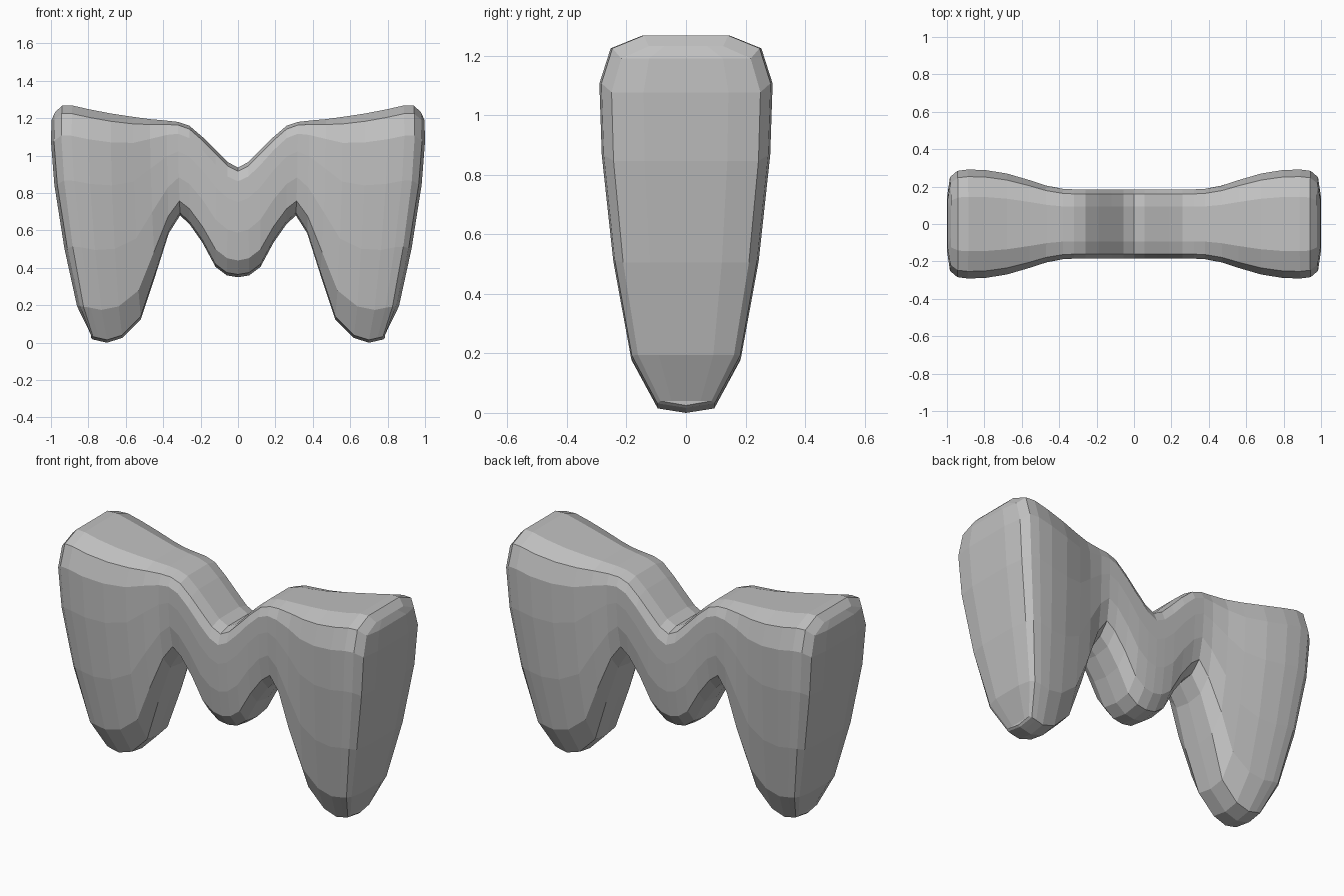
import bpy
import bmesh

cube = bpy.data.objects.get("Cube")
if cube:
    bpy.data.objects.remove(cube, do_unlink=True)

# Columns of one half: top x, top z, bottom x, bottom z, half depth
columns = [
    (0.00, 0.937, 0.00, 0.365, 0.185),
    (0.055, 0.965, 0.06, 0.375, 0.185),
    (0.12, 1.03, 0.12, 0.42, 0.185),
    (0.19, 1.10, 0.19, 0.55, 0.185),
    (0.26, 1.16, 0.26, 0.65, 0.185),
    (0.32, 1.18, 0.31, 0.695, 0.185),
    (0.38, 1.187, 0.37, 0.60, 0.188),
    (0.47, 1.195, 0.44, 0.38, 0.205),
    (0.56, 1.207, 0.52, 0.14, 0.235),
    (0.68, 1.225, 0.62, 0.04, 0.27),
    (0.80, 1.248, 0.70, 0.015, 0.289),
    (0.89, 1.268, 0.745, 0.025, 0.291),
    (0.945, 1.268, 0.775, 0.032, 0.284),
    (0.984, 1.232, 0.785, 0.04, 0.25),
]
# Rows from crown to root: height fraction, sideways bow,
# depth factor on the tapering roots, depth factor on the fuller middle
rows = [
    (1.0, 0.97, 0.5, 0.5), (0.965, 0.985, 0.87, 0.87), (0.87, 1.0, 1.0, 1.0),
    (0.676, 0.91, 0.97, 1.0), (0.39, 0.64, 0.83, 0.96), (0.13, 0.3, 0.62, 0.84),
    (0.0, 0.0, 0.32, 0.52),
]


def ring_points(column, side):
    """Closed loop around the body: down the front, under the root, up the back."""
    xt, zt, xb, zb, depth = column
    full = min(1, zb / 0.35)
    front = []
    for height, bow, root, middle in rows:
        y = -depth * (root + (middle - root) * full)
        front.append((side * (xb + (xt - xb) * bow), y, zb + (zt - zb) * height))
    back = [(x, -y, z) for x, y, z in reversed(front)]
    return front + [(side * xb, 0, zb - 0.015)] + back


# Body: loft the rings from one end to the other
bm = bmesh.new()
stations = [(c, -1) for c in reversed(columns[1:])] + [(c, 1) for c in columns]
rings = [[bm.verts.new(p) for p in ring_points(c, s)] for c, s in stations]
count = len(rings[0])
for a, b in zip(rings, rings[1:]):
    for i in range(count):
        k = (i + 1) % count
        bm.faces.new((a[i], a[k], b[k], b[i]))

# End walls: slightly bulging strips joining the front and back of the outer rings
last = len(rows) - 1
for ring, side in ((rings[0], -1), (rings[-1], 1)):
    lines = []
    for j in range(last + 1):
        front, back = ring[j], ring[-1 - j]
        bulge = 0.016 * side if 0 < j < last else 0
        inner = [bm.verts.new((front.co.x + bulge, y * 0.57, front.co.z))
                 for y in (front.co.y, back.co.y)]
        lines.append([front, *inner, back])
    for upper, lower in zip(lines, lines[1:]):
        for i in range(3):
            bm.faces.new((upper[i], lower[i], lower[i + 1], upper[i + 1]))
    bm.faces.new(lines[-1] + [ring[last + 1]])
bmesh.ops.recalc_face_normals(bm, faces=bm.faces)

mesh = bpy.data.meshes.new("bridge_body")
bm.to_mesh(mesh)
bm.free()
body = bpy.data.objects.new("bridge_body", mesh)
bpy.context.collection.objects.link(body)

# Plain grey material
grey = bpy.data.materials.new("plain_grey")
grey.use_nodes = True
color = (0.53, 0.53, 0.53, 1)
grey.diffuse_color = color
grey.node_tree.nodes["Principled BSDF"].inputs["Base Color"].default_value = color
mesh.materials.append(grey)
